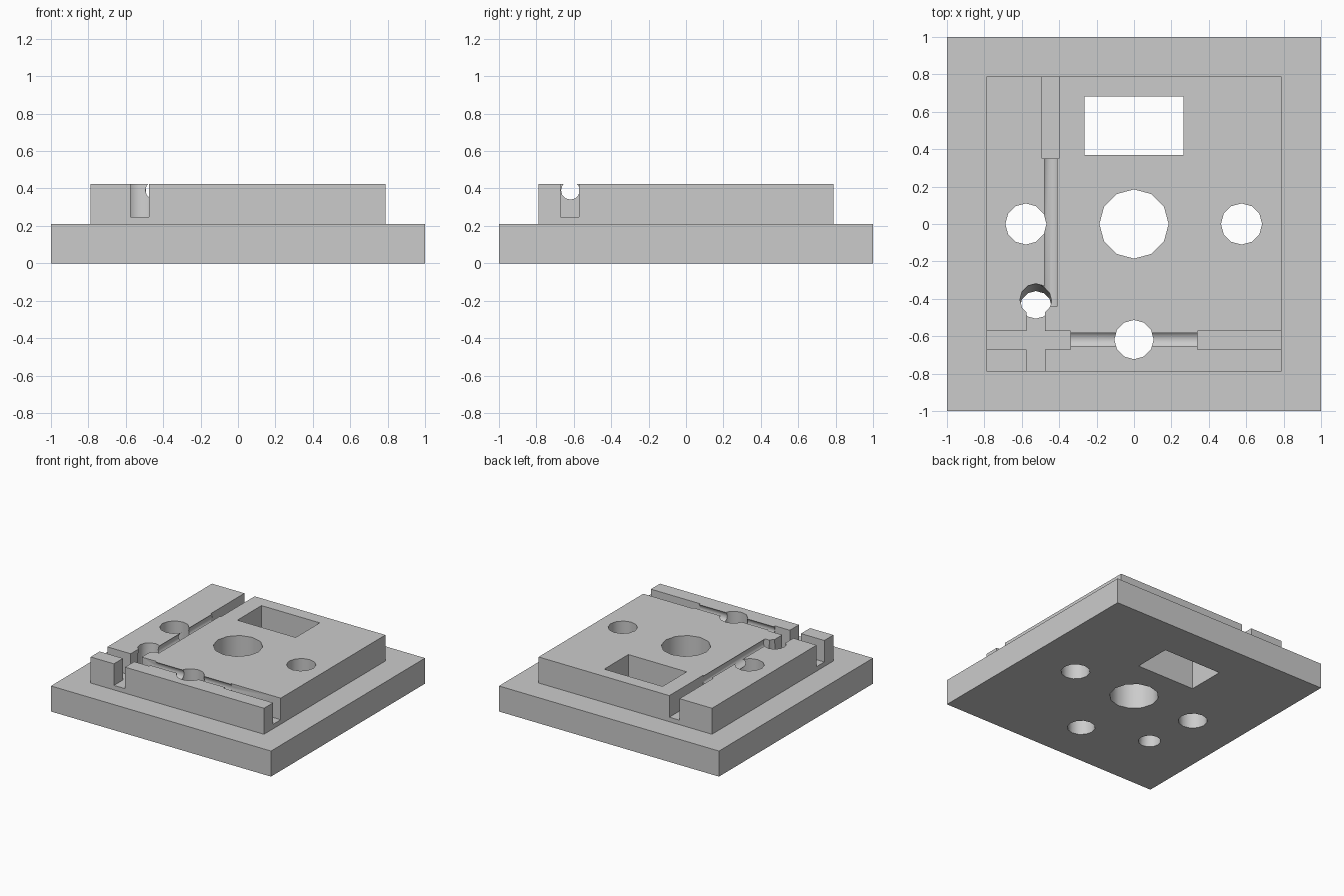
import bpy, bmesh, math
from mathutils import Vector

cube = bpy.data.objects.get("Cube")
if cube:
    bpy.data.objects.remove(cube, do_unlink=True)

BASE_TOP, TOP, SLOT_FLOOR = 0.21, 0.424, 0.247
AXIS_Z, BORE = 0.39, 0.05       # wire channel height and radius

grey = bpy.data.materials.new("light grey")
grey.use_nodes = True
colour = (0.6, 0.6, 0.6, 1)
grey.diffuse_color = colour
grey.node_tree.nodes["Principled BSDF"].inputs["Base Color"].default_value = colour


def finish(bm, name):
    mesh = bpy.data.meshes.new(name)
    bmesh.ops.recalc_face_normals(bm, faces=bm.faces[:])
    bm.to_mesh(mesh)
    bm.free()
    obj = bpy.data.objects.new(name, mesh)
    mesh.materials.append(grey)
    bpy.context.collection.objects.link(obj)
    return obj


def box(name, x0, x1, y0, y1, z0, z1):
    bm = bmesh.new()
    bmesh.ops.create_cube(bm, size=1)
    for v in bm.verts:
        v.co = ((x0 if v.co.x < 0 else x1), (y0 if v.co.y < 0 else y1),
                (z0 if v.co.z < 0 else z1))
    return finish(bm, name)


def rod(name, start, end, radius):
    """Twelve-sided cylinder between two points."""
    start, end = Vector(start), Vector(end)
    bm = bmesh.new()
    bmesh.ops.create_cone(bm, cap_ends=True, segments=12, radius1=radius,
                          radius2=radius, depth=(end - start).length)
    obj = finish(bm, name)
    obj.rotation_euler = (end - start).to_track_quat("Z", "Y").to_euler()
    obj.location = (start + end) / 2
    return obj


def hole(name, x, y, radius):
    return rod(name, (x, y, -0.1), (x, y, 0.6), radius)


# Stepped body: wide plinth with a raised block extruded from its top
bm = bmesh.new()
bmesh.ops.create_cube(bm, size=2)
for v in bm.verts:
    v.co.z = 0 if v.co.z < 0 else BASE_TOP
bm.normal_update()
top = max(bm.faces, key=lambda f: f.normal.z)
bmesh.ops.inset_region(bm, faces=[top], thickness=0.212, use_even_offset=True)
raised = bmesh.ops.extrude_face_region(bm, geom=[top])["geom"]
bmesh.ops.delete(bm, geom=[top], context="FACES")
for v in raised:
    if isinstance(v, bmesh.types.BMVert):
        v.co.z = TOP
body = finish(bm, "stepped_mounting_plate")

# Through holes and window
cutters = [
    hole("centre_hole", 0, 0, 0.185),
    hole("left_hole", 0.575, 0, 0.11),
    hole("right_hole", -0.578, 0, 0.11),
    hole("front_hole", 0, -0.618, 0.105),
    box("window", -0.265, 0.265, 0.37, 0.683, -0.1, 0.6),
]

# Slanted hole, drifting forward towards the bottom
slope = 0.094
cutters.append(rod("slanted_hole",
                   (-0.525, -0.444 - 0.1 * slope, -0.1),
                   (-0.525, -0.444 + 0.6 * slope, 0.6), 0.085))

# Square slots open to the block's sides
cutters += [
    box("right_slot", -0.9, -0.34, -0.67, -0.571, SLOT_FLOOR, 0.6),
    box("left_slot", 0.34, 0.9, -0.67, -0.571, SLOT_FLOOR, 0.6),
    box("front_slot", -0.576, -0.475, -0.9, -0.44, SLOT_FLOOR, 0.6),
    box("back_slot", -0.493, -0.4, 0.35, 0.9, SLOT_FLOOR, 0.6),
]

# Round channels joining the slots
cutters += [
    rod("cross_channel", (-0.36, -0.618, AXIS_Z), (0.36, -0.618, AXIS_Z), BORE),
    rod("long_channel", (-0.445, -0.44, AXIS_Z), (-0.445, 0.37, AXIS_Z), BORE),
]

# Cut everything out of the body
bpy.context.view_layer.objects.active = body
for cutter in cutters:
    cutter.hide_render = True
    mod = body.modifiers.new(cutter.name, "BOOLEAN")
    mod.operation = "DIFFERENCE"
    mod.solver = "EXACT"
    mod.object = cutter
    bpy.ops.object.modifier_apply(modifier=mod.name)
for cutter in cutters:
    bpy.data.objects.remove(cutter, do_unlink=True)

# Smooth the round walls, keep the corners sharp
bpy.ops.object.select_all(action="DESELECT")
body.select_set(True)
bpy.ops.object.shade_smooth_by_angle(angle=math.radians(35))
